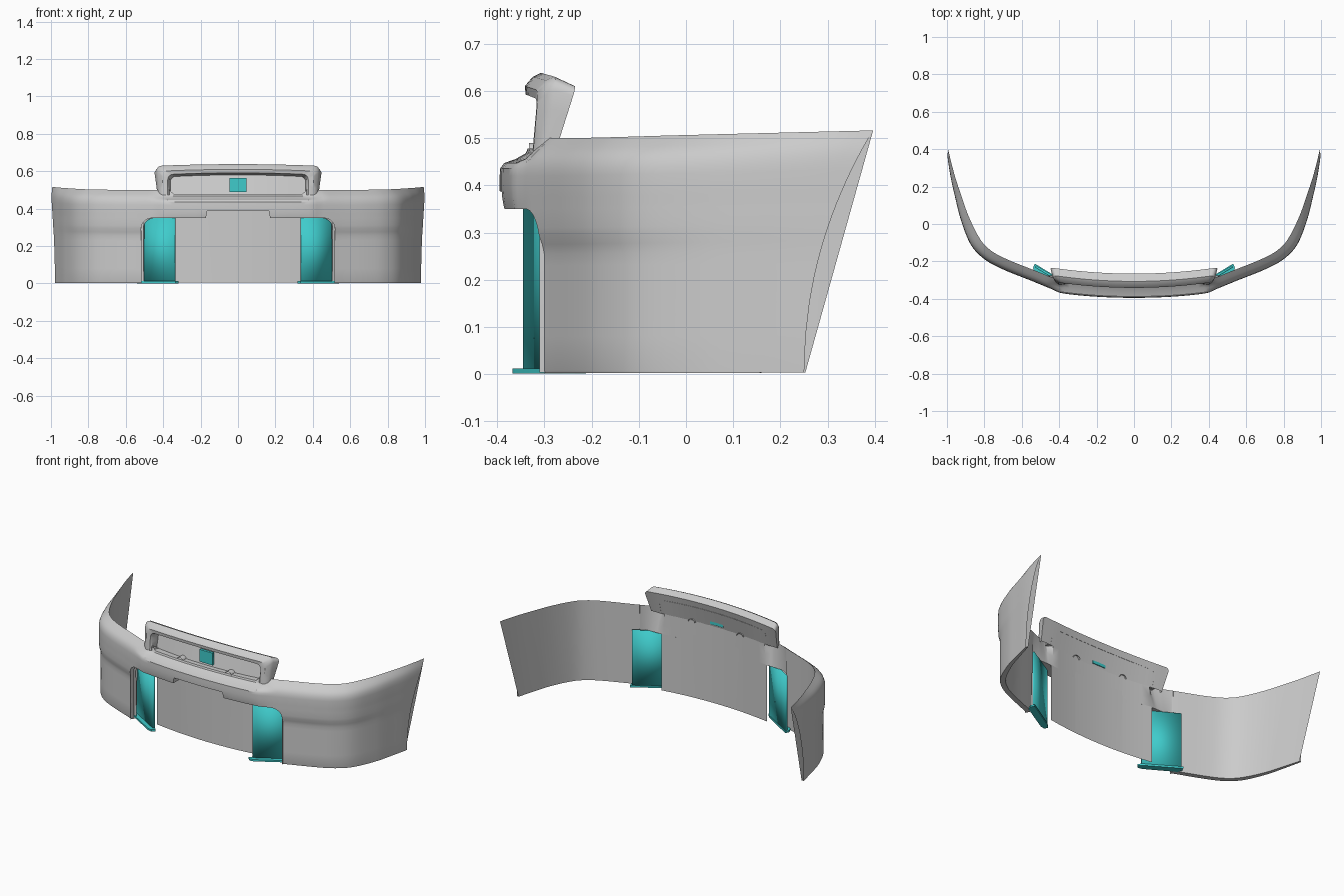
import bpy, bmesh, math
from mathutils import Vector

if "Cube" in bpy.data.objects:
    bpy.data.objects.remove(bpy.data.objects["Cube"])

teal = bpy.data.materials.new("teal")
teal.diffuse_color = (0.05, 0.6, 0.6, 1)
teal.use_nodes = True
teal.node_tree.nodes["Principled BSDF"].inputs["Base Color"].default_value = teal.diffuse_color


def lerp(a, b, t):
    return a + (b - a) * t


def clamp(v):
    return min(1, max(0, v))


def interp(table, v):
    for (a, fa), (b, fb) in zip(table, table[1:]):
        if v <= b:
            return lerp(fa, fb, max(0, (v - a) / (b - a)))
    return table[-1][1]


def finish(name, bm, mat=None, mirror=True, solid=0):
    bmesh.ops.remove_doubles(bm, verts=bm.verts, dist=1e-4)
    bmesh.ops.dissolve_degenerate(bm, edges=bm.edges, dist=1e-5)
    me = bpy.data.meshes.new(name)
    bm.to_mesh(me)
    bm.free()
    ob = bpy.data.objects.new(name, me)
    bpy.context.collection.objects.link(ob)
    if mat:
        me.materials.append(mat)
    if solid:
        m = ob.modifiers.new("thickness", 'SOLIDIFY')
        m.thickness, m.offset = solid, -1
    if mirror:
        m = ob.modifiers.new("mirror", 'MIRROR')
        m.use_clip = True
    bpy.ops.object.select_all(action='DESELECT')
    ob.select_set(True)
    bpy.context.view_layer.objects.active = ob
    bpy.ops.object.shade_smooth_by_angle(angle=math.radians(32))
    return ob


def grid(name, rows, **kw):
    """Surface through rows of points, bottom row first, each running towards +x."""
    bm = bmesh.new()
    vs = [[bm.verts.new(p) for p in r] for r in rows]
    for a, b in zip(vs, vs[1:]):
        for i in range(len(a) - 1):
            bm.faces.new((a[i], a[i + 1], b[i + 1], b[i]))
    return finish(name, bm, **kw)


# plan curve of the bumper, right half, smoothed
plan = [Vector(p) for p in [(-.2, -.389), (0, -.395), (.2, -.389), (.38, -.371), (.44, -.348),
        (.55, -.303), (.70, -.243), (.80, -.188), (.873, -.11), (.925, .02), (.958, .15),
        (.982, .26), (1.002, .395), (1.012, .5)]]
curve = []
for p0, p1, p2, p3 in zip(plan, plan[1:], plan[2:], plan[3:]):
    for k in range(12):
        t = k / 12
        curve.append(0.5 * (2 * p1 + (p2 - p0) * t + (2 * p0 - 5 * p1 + 4 * p2 - p3) * t * t
                            + (3 * p1 - p0 - 3 * p2 + p3) * t ** 3))
curve.append(plan[-2])


def at(s):
    i = min(int(s), len(curve) - 2)
    return curve[i].lerp(curve[i + 1], s - i)


def index_of(axis, v):
    return interp([(c[axis], i) for i, c in enumerate(curve)], v)


# cross-sections: height -> inward offset, for the wings and for the middle
wing = [(0, .018), (.008, .015), (.255, .015), (.275, .011), (.295, .004), (.33, .001), (.40, 0),
        (.435, .002), (.455, .009), (.47, .020), (.485, .038), (.50, .058)]
middle = [(0, .015), (.355, .006), (.365, .002), (.40, 0), (.435, .001), (.447, .01),
          (.456, .035), (.468, .056), (.478, .06), (.50, .065)]
heights = [0.003, .008, .08, .15, .20, .23, .255, .275, .295, .31, .33, .35, .36, .375, .40, .42,
           .435, .447, .456, .468, .478, .489, .50]


def opening_top(x):
    if x < .17:
        return .387
    if x <= .46:
        return .35
    return .35 - .06 * (1 - math.sqrt(max(0, 1 - ((x - .46) / .06) ** 2)))


front_x = [0, .08, .165, .172, .23, .3, .35, .38, .40, .42, .44, .46, .48, .497, .509, .516, .52]
NF, REAR = len(front_x), 36


def body_row(z0, extra=0):
    row = []
    s0 = index_of(0, .521)
    s1 = index_of(1, .25 + .145 * (z0 / .5) ** 2.1)
    for k in range(NF + REAR + 1):
        if k < NF:
            x = front_x[k]
            s, z = index_of(0, x), max(z0, opening_top(x))
            if x < .37:
                z = min(z, .478)
        else:
            s, z = lerp(s0, s1, (k - NF) / REAR), z0
        p = at(s)
        t = at(min(s + .6, len(curve) - 1)) - at(max(s - .6, 0))
        d = lerp(interp(middle, z), interp(wing, z), clamp((p.x - .37) / .1))
        if z < .35:
            d *= lerp(1, .25, clamp((p.y + .25) / .3))
        d = (d + extra) * lerp(1, .15, clamp((p.y + .1) / .5))
        q = p + Vector((-t.y, t.x)).normalized() * d
        lift = .016 * clamp((p.y + .28) / .67) * z / .5
        row.append(Vector((0 if k == 0 else q.x, q.y, z + lift)))
    return row


def back_y(x):
    return -.305 + .03 * min(1, x / .36) ** 2


# outer skin
body = [body_row(z) for z in heights]
grid("bumper_skin", body)

# inner skin behind it, and the narrow flange along the bottom
low, top = body_row(.003, .03), [p.copy() for p in body[-1]]
for k in range(NF):
    low[k].y = back_y(low[k].x)
    if front_x[k] < .37:
        top[k].y = back_y(top[k].x)
grid("inner_skin", [top, [a.lerp(b, .5) for a, b in zip(top, low)], low])
grid("bottom_flange", [low[NF:], body[0][NF:]])

# folded-back edge of the lower openings
edge = body[0][:NF]
edge.append(Vector((edge[-1].x, edge[-1].y, .004)))
grid("opening_return", [[(p.x, back_y(p.x), p.z) for p in edge], edge])

# lower centre panel
px = [0, .08, .165, .172, .22, .29, .36]
grid("centre_panel", [[(x, back_y(x), .004) for x in px],
                      [(x, back_y(x), .39 if x < .17 else .352) for x in px]])


# raised grille surround, lofted from the inside edge over the hood to the back
def bow(x):
    return .033 * (x / .43) ** 2


def arch(x, top, ybot, ytop, lean=0, bot=.474, r=.03):
    pts = [((x - r) * k / 8, top - .008 * (k / 8) ** 2) for k in range(9)]
    top -= .008
    pts += [(x - r + r * math.sin(a), top - r + r * math.cos(a))
            for a in [math.pi / 2 * k / 5 for k in range(1, 6)]]
    pts += [(x - lean * k / 3, lerp(top - r, bot, k / 3)) for k in (1, 2, 3)]
    return [(px, lerp(ybot, ytop, (z - bot) / (top - bot)) + bow(px), z) for px, z in pts]


hood_back = arch(.446, .618, -.310, -.268, .016, r=.02)
grid("grille_surround", [
    arch(.362, .580, -.300, -.276),
    arch(.368, .588, -.345, -.322),
    arch(.376, .592, -.350, -.340),
    arch(.405, .610, -.352, -.342, .004),
    arch(.428, .630, -.342, -.325, .008),
    arch(.436, .638, -.330, -.308, .010),
    hood_back])

# wall closing the back of the grille, meeting the rear edge of the hood, and its floor
wall_foot = [(min(x, .43), back_y(x), .476) for x, y, z in hood_back]
grid("grille_back", [wall_foot, hood_back])
wx = [.38 * k / 8 for k in range(9)]
grid("grille_floor", [[(x, -.336 + bow(x), .477) for x in wx], [(x, back_y(x), .477) for x in wx]])

# rounded ribs on the grille floor
grid("floor_rib", [[(.165 - .022 * math.cos(a), y, .472 + .018 * math.sin(a))
                    for a in [math.pi * k / 8 for k in range(9)]] for y in (-.332, -.288)])

# centre plate in the grille
bm = bmesh.new()
bmesh.ops.create_cube(bm, size=1)
for v in bm.verts:
    v.co = (v.co.x * .09, -.304 + v.co.y * .016, .5275 + v.co.z * .075)
finish("centre_plate", bm, mat=teal, mirror=False)

# slanted vent blades with their foot plates
vent = [(.34, -.345), (.53, -.232)]
grid("vent_blade", [[(x, y, z) for x, y in vent] for z in (.006, .35)], mat=teal, solid=.012)
foot = [(.318, -.35), (.335, -.367), (.36, -.362), (.53, -.262), (.54, -.235), (.53, -.212),
        (.34, -.328)]
bm = bmesh.new()
rings = [[bm.verts.new((x, y, z)) for x, y in foot] for z in (.001, .012)]
for ring in rings:
    bm.faces.new(ring)
for i in range(len(foot)):
    j = (i + 1) % len(foot)
    bm.faces.new((rings[0][i], rings[0][j], rings[1][j], rings[1][i]))
bmesh.ops.recalc_face_normals(bm, faces=bm.faces)
finish("vent_foot", bm, mat=teal)
